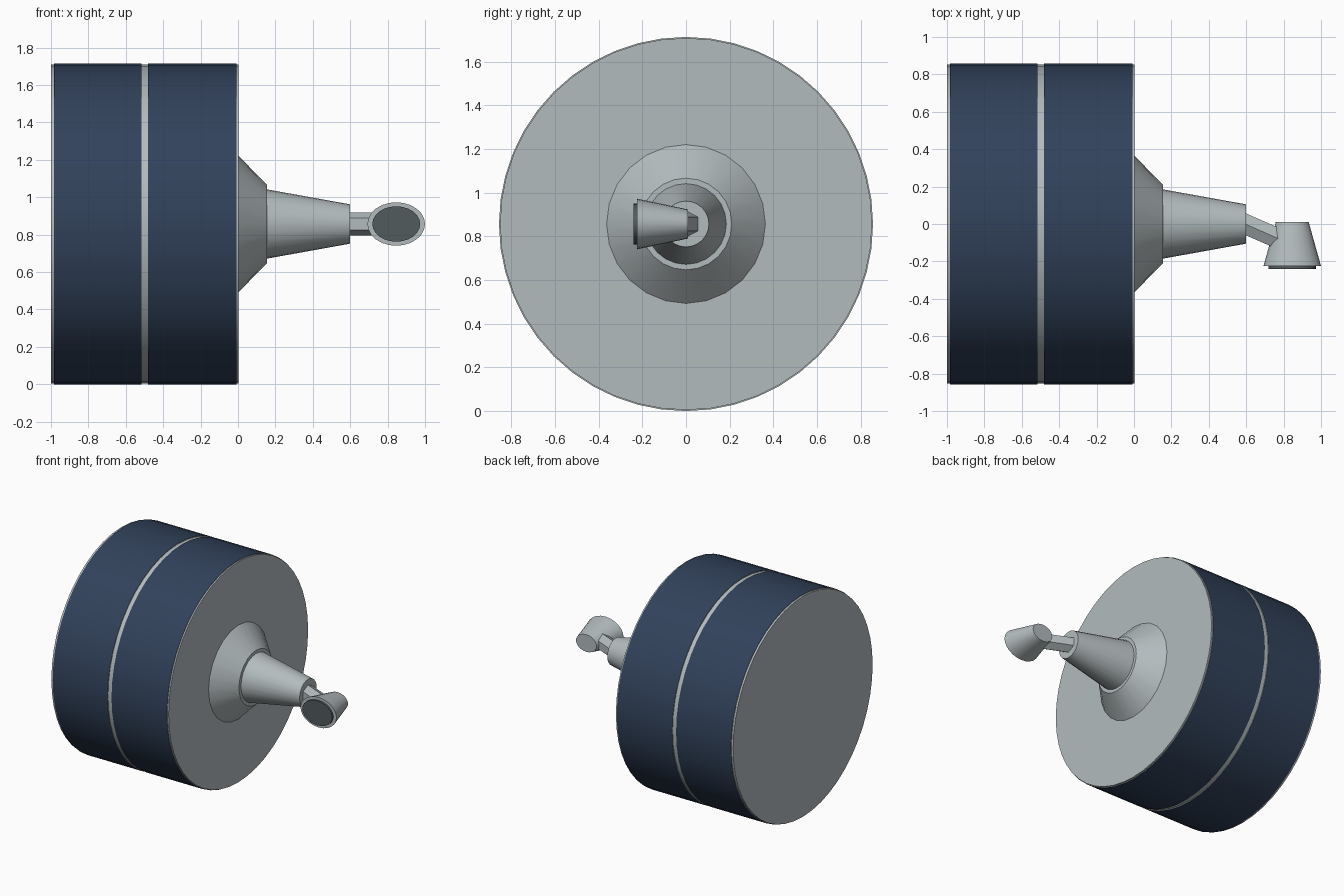
import bpy, bmesh
from math import cos, sin, pi, radians, atan2
from mathutils import Matrix, Vector

cube = bpy.data.objects.get("Cube")
if cube:
    bpy.data.objects.remove(cube, do_unlink=True)

AXIS_Z = 0.857  # height of the drum axis


def material(name, rgb):
    m = bpy.data.materials.new(name)
    m.use_nodes = True
    m.diffuse_color = (*rgb, 1)
    m.node_tree.nodes["Principled BSDF"].inputs["Base Color"].default_value = (*rgb, 1)
    return m


grey = material("light grey metal", (0.45, 0.50, 0.515))
navy = material("navy panel", (0.031, 0.054, 0.104))
dark = material("dark grey lens", (0.084, 0.104, 0.11))


def lathe(name, profile, sides, mat, origin=(0, 0), yaw=0.0, squash=1.0):
    """Capped solid of revolution along a level axis; profile is (distance, radius)."""
    bm = bmesh.new()
    rings = []
    for t, r in profile:
        angles = [2 * pi * i / sides for i in range(sides)]
        rings.append([bm.verts.new((r * cos(a) * squash, r * sin(a), t)) for a in angles])
    for a, b in zip(rings, rings[1:]):
        for i in range(sides):
            j = (i + 1) % sides
            bm.faces.new((a[i], a[j], b[j], b[i]))
    bm.faces.new(rings[0])
    bm.faces.new(rings[-1])
    bmesh.ops.recalc_face_normals(bm, faces=bm.faces)
    turn = Matrix.Rotation(yaw, 4, "Z") @ Matrix.Rotation(pi / 2, 4, "Y")
    place = Matrix.Translation(Vector((*origin, AXIS_Z)))
    bm.transform(place @ turn)
    mesh = bpy.data.meshes.new(name)
    bm.to_mesh(mesh)
    bm.free()
    mesh.materials.append(mat)
    obj = bpy.data.objects.new(name, mesh)
    bpy.context.collection.objects.link(obj)
    bpy.ops.object.select_all(action="DESELECT")
    obj.select_set(True)
    bpy.context.view_layer.objects.active = obj
    bpy.ops.object.shade_smooth_by_angle(angle=radians(30))
    return obj


# Drum with two raised navy bands
R, BAND = 0.852, 0.857
drum_profile = [(-1, R)]
for start, end in ((-0.985, -0.515), (-0.482, -0.008)):
    drum_profile += [(start, R), (start, BAND), (end, BAND), (end, R)]
drum_profile.append((0.003, R))
drum = lathe("drum", drum_profile, 48, grey)
drum.data.materials.append(navy)
for face in drum.data.polygons:
    rim = [(drum.data.vertices[v].co - Vector((0, 0, AXIS_Z))).yz.length for v in face.vertices]
    if min(rim) > (R + BAND) / 2:
        face.material_index = 1

# Collar and tapered neck
lathe("collar", [(0, 0.367), (0.155, 0.21)], 24, grey)
lathe("neck", [(0.1, 0.195), (0.6, 0.105)], 24, grey)

# Hexagonal arm angled towards the front
start, end = Vector((0.56, 0.015)), Vector((0.84, -0.108))
step = end - start
lathe("arm", [(0, 0.062), (step.length, 0.062)], 6, grey, start, atan2(step.y, step.x))

# Oval head with its lens facing the front
HEAD = (0.846, 0.01)
lathe("head", [(0, 0.088), (0.235, 0.154)], 24, grey, HEAD, -pi / 2, 0.755)
lathe("lens", [(0.2, 0.128), (0.25, 0.128)], 24, dark, HEAD, -pi / 2, 0.74)
